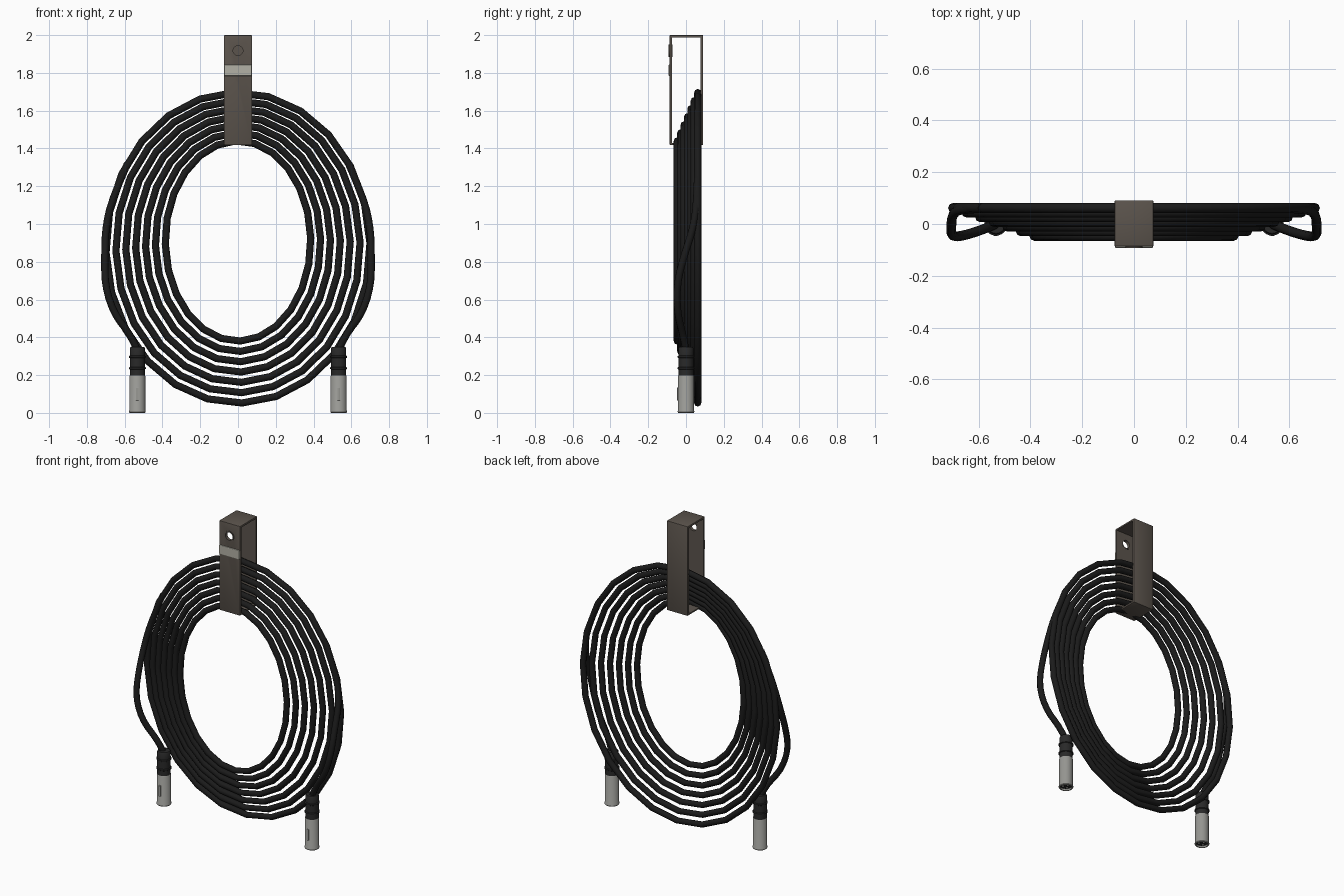
import bpy, bmesh
from math import sin, cos, pi, radians

if "Cube" in bpy.data.objects:
    bpy.data.objects.remove(bpy.data.objects["Cube"])


def material(name, rgb):
    m = bpy.data.materials.new(name)
    m.diffuse_color = (*rgb, 1)
    m.use_nodes = True
    m.node_tree.nodes["Principled BSDF"].inputs["Base Color"].default_value = m.diffuse_color
    return m


RUBBER = material("black_rubber", (0.011, 0.011, 0.011))
BOOT = material("dark_boot", (0.022, 0.022, 0.022))
METAL = material("nickel", (0.32, 0.32, 0.30))
STRAP = material("strap_brown", (0.105, 0.088, 0.073))
LABEL = material("pale_label", (0.45, 0.44, 0.38))


def activate(ob):
    bpy.ops.object.select_all(action='DESELECT')
    ob.select_set(True)
    bpy.context.view_layer.objects.active = ob


def smooth(ob, angle=35):
    activate(ob)
    bpy.ops.object.shade_smooth_by_angle(angle=radians(angle))


def add_mesh(name, bm, mat):
    bmesh.ops.recalc_face_normals(bm, faces=bm.faces)
    me = bpy.data.meshes.new(name)
    bm.to_mesh(me)
    bm.free()
    ob = bpy.data.objects.new(name, me)
    bpy.context.collection.objects.link(ob)
    me.materials.append(mat)
    return ob


def box(name, lo, hi, mat, bevel=0.0):
    bm = bmesh.new()
    bmesh.ops.create_cube(bm, size=1)
    for v in bm.verts:
        v.co = [(a + b) / 2 + c * (b - a) for a, b, c in zip(lo, hi, v.co)]
    if bevel:
        bmesh.ops.bevel(bm, geom=bm.edges[:], offset=bevel, segments=2,
                        profile=0.5, affect='EDGES')
    return add_mesh(name, bm, mat)


def lathe(name, profile, loc, mat, axis='Z', closed=False, n=24):
    """Revolve (radius, height) pairs; open profiles get capped ends."""
    bm = bmesh.new()
    rings = []
    for r, h in profile:
        ring = []
        for i in range(n):
            a = 2 * pi * i / n
            p = (r * cos(a), r * sin(a), h)
            if axis == 'Y':
                p = (p[0], p[2], p[1])
            ring.append(bm.verts.new([p[k] + loc[k] for k in range(3)]))
        rings.append(ring)
    pairs = list(zip(rings, rings[1:] + rings[:1]))
    for a, b in pairs if closed else pairs[:-1]:
        for i in range(n):
            j = (i + 1) % n
            bm.faces.new((a[i], a[j], b[j], b[i]))
    if not closed:
        bm.faces.new(rings[0])
        bm.faces.new(rings[-1])
    ob = add_mesh(name, bm, mat)
    smooth(ob)
    return ob


def tube(name, points, radius, cyclic, spline='POLY'):
    cu = bpy.data.curves.new(name, 'CURVE')
    cu.dimensions = '3D'
    cu.bevel_depth = radius
    cu.bevel_resolution = 2
    cu.use_fill_caps = True
    sp = cu.splines.new(spline)
    sp.points.add(len(points) - 1)
    for p, co in zip(sp.points, points):
        p.co = (*co, 1)
    sp.use_cyclic_u = cyclic
    if spline == 'NURBS':
        sp.order_u = 3
        sp.use_endpoint_u = True
        sp.resolution_u = 3
    ob = bpy.data.objects.new(name, cu)
    bpy.context.collection.objects.link(ob)
    cu.materials.append(RUBBER)
    activate(ob)
    bpy.ops.object.convert(target='MESH')
    smooth(bpy.context.object, 50)


# Coiled cable: faceted oval loops, stepping forward as they shrink
LOOPS, SEG, CABLE = 7, 24, 0.019
for k in range(LOOPS):
    t = k / (LOOPS - 1)
    a, b = 0.699 - 0.314 * t, 0.822 - 0.292 * t
    y, zc = 0.062 - 0.108 * t, 0.874 + 0.036 * t
    pts = []
    for i in range(SEG):
        u = 2 * pi * i / SEG - pi / 2 + 0.03
        pts.append((a * cos(u), y, zc + b * sin(u)))
    tube(f"cable_loop_{k + 1}", pts, CABLE, True)

# Loose ends running from the outer loop to the plugs
TAIL = [(0.585, 0.062, 1.32), (0.665, 0.06, 1.14), (0.702, 0.04, 0.98),
        (0.706, -0.015, 0.82), (0.704, -0.05, 0.67), (0.655, -0.045, 0.52),
        (0.565, -0.015, 0.41), (0.533, 0, 0.33)]
for s, side in ((-1, "left"), (1, "right")):
    tube(f"{side}_cable_tail", [(s * x, y, z) for x, y, z in TAIL],
         CABLE, False, 'NURBS')

    # Plug: hollow metal shell, socket insert, ribbed strain relief, latch
    c = (s * 0.533, 0, 0)
    lathe(f"{side}_plug_shell",
          [(0.034, 0), (0.041, 0), (0.044, 0.004), (0.044, 0.010), (0.042, 0.013),
           (0.042, 0.195), (0.039, 0.20), (0.034, 0.20)], c, METAL, closed=True)
    lathe(f"{side}_plug_insert", [(0.035, 0.012), (0.035, 0.19)], c, BOOT)
    boot = [(0.040, 0.198), (0.040, 0.225)]
    for z in (0.23, 0.29):
        boot += [(0.040, z), (0.045, z + 0.003), (0.045, z + 0.010), (0.040, z + 0.013)]
    boot += [(0.040, 0.342), (0.036, 0.349), (0.02, 0.35)]
    lathe(f"{side}_plug_boot", boot, c, BOOT)
    box(f"{side}_plug_latch", (c[0] - 0.007, -0.047, 0.065),
        (c[0] + 0.007, -0.036, 0.135), METAL, 0.002)
    for i in range(3):
        u = pi / 2 + i * 2 * pi / 3
        lathe(f"{side}_contact_pin_{i + 1}", [(0.005, 0.003), (0.005, 0.05)],
              (c[0] + 0.018 * cos(u), 0.018 * sin(u), 0), METAL, n=10)

# Hanging strap: closed rectangular band, open at both sides, hole in the front
W, F, B = 0.075, -0.087, 0.091
strap = box("hanger_strap", (-W, F, 1.418), (W, B, 2.0), STRAP, 0.004)
inner = box("strap_inner_cutter", (-0.2, F + 0.014, 1.429), (0.2, B - 0.014, 1.988), STRAP)
hole = lathe("strap_hole_cutter", [(0.028, -0.15), (0.028, 0.0)], (0, 0, 1.918), STRAP, 'Y')
for cutter in (inner, hole):
    cutter.hide_render = True
    mod = strap.modifiers.new("cut", 'BOOLEAN')
    mod.object = cutter
    mod.solver = 'EXACT'
    activate(strap)
    bpy.ops.object.modifier_apply(modifier=mod.name)
    bpy.data.objects.remove(cutter)
smooth(strap, 30)

# Eyelet around the hole and pale label band
lathe("strap_eyelet", [(0.026, -0.0925), (0.033, -0.0925), (0.033, -0.072), (0.026, -0.072)],
      (0, 0, 1.918), STRAP, 'Y', closed=True)
box("strap_label", (-0.073, -0.0925, 1.784), (0.073, -0.08, 1.844), LABEL, 0.004)
